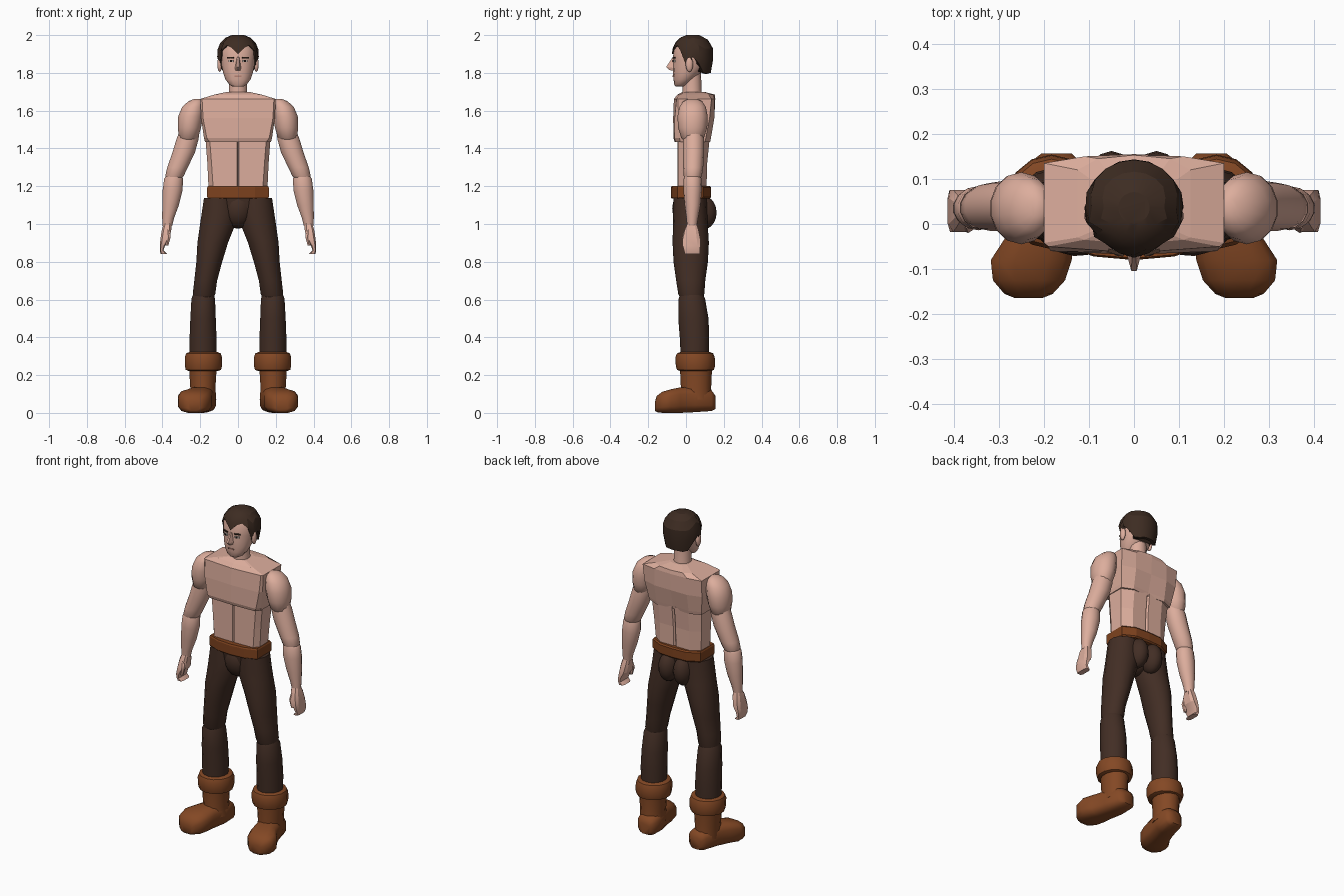
import bpy, bmesh, math
from mathutils import Vector, Matrix


def material(name, rgb):
    m = bpy.data.materials.new(name)
    m.diffuse_color = (*rgb, 1)
    return m


SKIN = material("skin", (0.72, 0.42, 0.335))
LIP = material("lip", (0.46, 0.22, 0.17))
HAIR = material("hair brown", (0.047, 0.025, 0.016))
TROUSER = material("trouser brown", (0.055, 0.027, 0.018))
LEATHER = material("boot leather", (0.23, 0.065, 0.018))
BELT = material("belt leather", (0.21, 0.055, 0.013))
WHITE = material("eye white", (0.7, 0.62, 0.56))
DARK = material("eye dark", (0.02, 0.012, 0.01))


def finish(name, bm, mat, angle):
    bmesh.ops.recalc_face_normals(bm, faces=bm.faces)
    me = bpy.data.meshes.new(name)
    bm.to_mesh(me)
    bm.free()
    me.materials.append(mat)
    if angle:
        me.polygons.foreach_set("use_smooth", [True] * len(me.polygons))
        me.set_sharp_from_angle(angle=math.radians(angle))
    ob = bpy.data.objects.new(name, me)
    bpy.context.collection.objects.link(ob)
    return ob


def skin_rings(name, rings, mat, angle=0):
    """Bridge a list of point rings and cap both ends."""
    bm = bmesh.new()
    vs = [[bm.verts.new(p) for p in r] for r in rings]
    n = len(vs[0])
    for a, b in zip(vs, vs[1:]):
        for i in range(n):
            j = (i + 1) % n
            bm.faces.new((a[i], a[j], b[j], b[i]))
    bm.faces.new(vs[0])
    bm.faces.new(vs[-1])
    return finish(name, bm, mat, angle)


def loft(name, secs, mat, n=14, p=2.0, s=1, angle=45):
    """Sections are (z, centre x, centre y, radius x, radius y)."""
    rings = []
    for z, cx, cy, rx, ry in secs:
        ring = []
        for i in range(n):
            t = math.tau * (i + 0.5) / n
            c, d = math.cos(t), math.sin(t)
            ring.append((s * (cx + rx * math.copysign(abs(c) ** (2 / p), c)),
                         cy + ry * math.copysign(abs(d) ** (2 / p), d), z))
        rings.append(ring)
    return skin_rings(name, rings, mat, angle)


def half_outline(name, levels, mat, angle=0):
    """Each level: z and half an outline from front centre to back centre."""
    rings = []
    for z, pts in levels:
        full = pts + [(-x, y) for x, y in reversed(pts[1:-1])]
        rings.append([(x, y, z) for x, y in full])
    return skin_rings(name, rings, mat, angle)


def ellipsoid(name, c, r, mat, seg=14):
    bm = bmesh.new()
    bmesh.ops.create_uvsphere(bm, u_segments=seg, v_segments=10, radius=1)
    bm.transform(Matrix.Translation(c) @ Matrix.Diagonal((*r, 1)))
    return finish(name, bm, mat, 60)


def plate(name, c, size, mat, turn=0):
    bm = bmesh.new()
    bmesh.ops.create_cube(bm, size=1)
    bm.transform(Matrix.Translation(c) @ Matrix.Rotation(turn, 4, 'Z') @ Matrix.Diagonal((*size, 1)))
    return finish(name, bm, mat, 0)


# Torso: blocky chest over a narrower abdomen
half_outline("chest", [
    (1.435, [(0, -.06), (.15, -.055), (.175, -.03), (.175, .10), (.11, .128), (0, .12)]),
    (1.455, [(0, -.066), (.165, -.062), (.18, -.035), (.18, .105), (.11, .132), (0, .125)]),
    (1.56, [(0, -.068), (.185, -.06), (.195, -.04), (.195, .125), (.11, .15), (0, .15)]),
    (1.662, [(0, -.064), (.19, -.05), (.2, -.042), (.2, .135), (.11, .15), (0, .155)]),
    (1.685, [(0, -.045), (.11, -.035), (.125, -.03), (.125, .12), (.08, .145), (0, .153)]),
    (1.70, [(0, -.015), (.05, -.01), (.055, 0), (.055, .07), (.04, .09), (0, .095)]),
], SKIN)
half_outline("abdomen", [
    (1.17, [(0, -.036), (.006, -.046), (.13, -.042), (.155, -.01), (.152, .07), (.1, .108), (.008, .108), (0, .098)]),
    (1.32, [(0, -.036), (.006, -.046), (.14, -.042), (.162, -.01), (.16, .08), (.1, .112), (.008, .112), (0, .102)]),
    (1.45, [(0, -.036), (.006, -.046), (.15, -.042), (.172, -.01), (.17, .09), (.1, .125), (.008, .125), (0, .115)]),
], SKIN)

# Belt
strap = [(0, -.08), (.09, -.072), (.163, -.045), (.163, .09), (.09, .128), (0, .133)]
slim = [(x * .97, y * .95) for x, y in strap]
half_outline("belt", [(1.134, slim), (1.142, strap), (1.193, strap), (1.201, slim)], BELT)

# Hips
loft("hips", [(1.03, 0, .022, .09, .07), (1.08, 0, .022, .14, .08), (1.145, 0, .022, .155, .085)], TROUSER, 16, 2.4)
ellipsoid("crotch", (0, .012, 1.08), (.085, .085, .105), TROUSER)

# Neck and head
loft("neck", [(1.66, 0, .035, .055, .055), (1.70, 0, .032, .05, .05), (1.80, 0, .03, .05, .05)], SKIN)
loft("head", [(1.728, 0, -.032, .03, .024), (1.738, 0, -.026, .047, .036), (1.765, 0, -.012, .068, .054),
              (1.80, 0, .005, .08, .075), (1.835, 0, .018, .088, .088), (1.87, 0, .023, .092, .091),
              (1.92, 0, .033, .097, .10), (1.96, 0, .035, .08, .085)], SKIN, 14, 2.15)
skin_rings("nose", [
    [(-.008, -.06, 1.885), (.008, -.06, 1.885), (.004, -.071, 1.882), (-.004, -.071, 1.882)],
    [(-.018, -.06, 1.825), (.018, -.06, 1.825), (.006, -.104, 1.832), (-.006, -.104, 1.832)],
    [(-.015, -.06, 1.81), (.015, -.06, 1.81), (.005, -.088, 1.815), (-.005, -.088, 1.815)]], SKIN)
plate("mouth", (0, -.067, 1.782), (.036, .008, .006), LIP)

# Hair: a low-poly cap whose lower edge follows the hairline
edge = [1.90, 1.932, 1.945, 1.915, 1.825, 1.885, 1.85, 1.80, 1.795, 1.80, 1.80]


def hair_radius(z):
    if z > 1.89:
        return (1 - ((z - 1.89) / .113) ** 2.3) ** (1 / 2.3)
    return 1 - 1.6 * (1.89 - z)


rings = []
N = 20
for f in (-1, 0, .35, .65, .88, 1):
    ring = []
    for i in range(N):
        k = min(i, N - i)
        z = edge[k] + (1.9995 - edge[k]) * max(f, 0)
        r = hair_radius(z) * (.82 if f < 0 else 1)
        t = math.tau * i / N
        ring.append((.111 * r * math.sin(t), .036 - .111 * r * math.cos(t), z))
    rings.append(ring)
skin_rings("hair", rings, HAIR, 20)

# Mirrored parts
for s, side in ((1, "left"), (-1, "right")):
    # Face
    plate(side + "_eye", (s * .038, -.0635, 1.862), (.026, .008, .010), WHITE, s * .3)
    plate(side + "_pupil", (s * .037, -.0665, 1.862), (.011, .008, .010), DARK, s * .3)
    plate(side + "_brow", (s * .04, -.0635, 1.880), (.036, .008, .006), HAIR, s * .3)
    ellipsoid(side + "_ear", (s * .097, .018, 1.845), (.013, .02, .04), SKIN, 10)

    # Arm
    loft(side + "_shoulder", [(1.43, .27, .035, .025, .03), (1.455, .262, .035, .052, .06),
         (1.51, .257, .035, .063, .077), (1.57, .25, .035, .068, .08), (1.62, .237, .035, .06, .07),
         (1.65, .223, .035, .04, .05), (1.663, .215, .035, .015, .02)], SKIN, s=s, angle=60)
    loft(side + "_upper_arm", [(1.52, .25, .038, .05, .048), (1.45, .267, .04, .06, .056),
         (1.38, .287, .04, .061, .056), (1.30, .32, .038, .056, .053), (1.255, .336, .036, .05, .048),
         (1.235, .34, .035, .038, .038)], SKIN, s=s, angle=60)
    loft(side + "_forearm", [(1.265, .337, .035, .038, .038), (1.24, .341, .035, .051, .047),
         (1.18, .346, .035, .054, .049), (1.10, .357, .035, .045, .042), (1.03, .37, .033, .032, .031),
         (.99, .374, .032, .026, .026)], SKIN, s=s, angle=60)
    loft(side + "_hand", [(1.01, .372, .032, .02, .022), (.97, .378, .03, .026, .038),
         (.92, .387, .029, .025, .049), (.885, .40, .029, .014, .049), (.86, .404, .032, .010, .044),
         (.842, .393, .033, .018, .042)], SKIN, 8, 3.5, s, 20)
    loft(side + "_thumb", [(.97, .372, .005, .012, .014), (.93, .368, -.006, .013, .014),
         (.885, .376, -.006, .008, .010)], SKIN, 6, 2, s, 20)

    # Leg
    ellipsoid(side + "_buttock", (s * .05, .09, 1.06), (.056, .072, .09), TROUSER)
    loft(side + "_thigh", [(1.138, .098, .022, .084, .087), (1.06, .10, .022, .094, .09),
         (1.0, .107, .023, .096, .092), (.90, .134, .025, .083, .096), (.80, .152, .025, .070, .091),
         (.70, .171, .025, .062, .077), (.63, .18, .028, .061, .069), (.60, .183, .03, .052, .058)],
         TROUSER, s=s)
    loft(side + "_shin", [(.635, .183, .03, .052, .056), (.605, .184, .031, .064, .07),
         (.50, .185, .039, .069, .08), (.40, .185, .045, .073, .078), (.28, .185, .047, .072, .074)],
         TROUSER, s=s)

    # Boot: rolled cuff, ankle and rounded foot
    loft(side + "_boot_cuff", [(.222, .183, .05, .08, .082), (.228, .183, .05, .096, .098),
         (.25, .183, .05, .101, .104), (.295, .183, .048, .101, .104), (.315, .183, .048, .094, .096),
         (.322, .183, .048, .076, .078)], LEATHER, s=s)
    loft(side + "_boot_ankle", [(.07, .183, .055, .07, .085), (.13, .186, .053, .068, .08),
         (.24, .186, .053, .075, .085)], LEATHER, s=s)
    foot = []
    for y, cx, w, lo, hi in [(.156, .172, .035, .02, .09), (.135, .174, .06, .01, .12), (.05, .185, .071, .004, .138),
                             (-.03, .21, .077, 0, .135), (-.08, .228, .092, 0, .125), (-.125, .233, .082, 0, .112),
                             (-.155, .234, .055, .004, .09), (-.164, .234, .032, .012, .06)]:
        ring = []
        for i in range(12):
            t = math.tau * (i + .5) / 12
            c, d = math.cos(t), math.sin(t)
            ring.append((s * (cx + w * math.copysign(abs(c) ** .7, c)), y,
                         (lo + hi) / 2 + (hi - lo) / 2 * math.copysign(min(1, abs(d) ** .6 * 1.02), d)))
        foot.append(ring)
    skin_rings(side + "_boot_foot", foot, LEATHER, 50)
